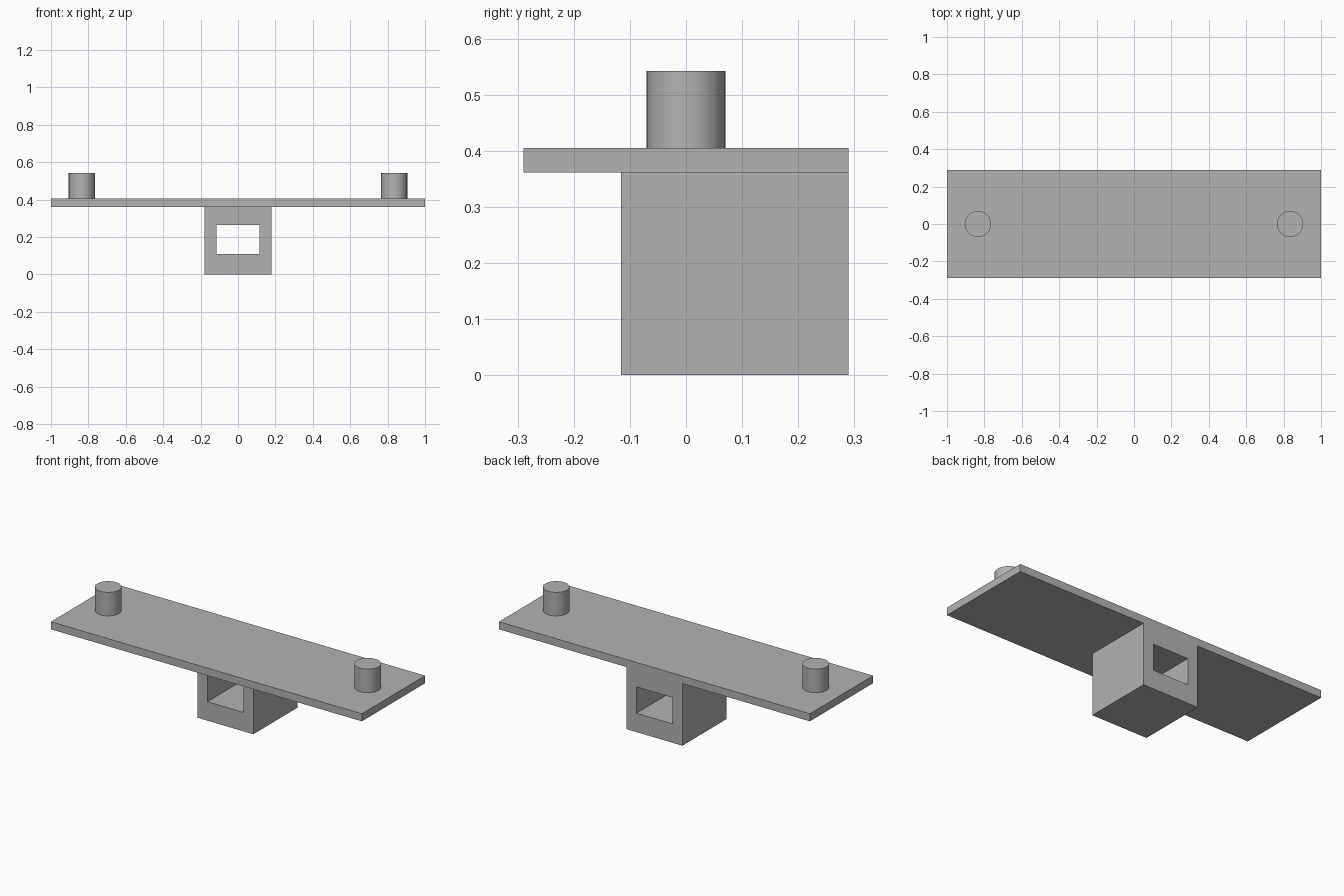
import bpy
import bmesh

cube = bpy.data.objects.get("Cube")
if cube:
    bpy.data.objects.remove(cube, do_unlink=True)

grey = bpy.data.materials.new("plain grey")
grey.use_nodes = True
colour = (0.45, 0.45, 0.45, 1)
grey.diffuse_color = colour
grey.node_tree.nodes["Principled BSDF"].inputs["Base Color"].default_value = colour

PLATE_BOTTOM, PLATE_TOP, PEG_TOP = 0.361, 0.405, 0.542
BACK = 0.29


def make_object(name, bm):
    bmesh.ops.recalc_face_normals(bm, faces=bm.faces)
    mesh = bpy.data.meshes.new(name)
    bm.to_mesh(mesh)
    bm.free()
    mesh.materials.append(grey)
    obj = bpy.data.objects.new(name, mesh)
    bpy.context.collection.objects.link(obj)
    return obj


def rectangle(bm, half_width, bottom, top, y):
    corners = [(-half_width, bottom), (half_width, bottom),
               (half_width, top), (-half_width, top)]
    return [bm.verts.new((x, y, z)) for x, z in corners]


# Flat top plate
bm = bmesh.new()
bmesh.ops.create_cube(bm, size=1)
for v in bm.verts:
    v.co.x *= 2
    v.co.y *= 2 * BACK
    v.co.z = PLATE_TOP if v.co.z > 0 else PLATE_BOTTOM
make_object("top_plate", bm)

# Square mounting sleeve, open from front to back
bm = bmesh.new()
front, back = -0.116, BACK
loops = [rectangle(bm, 0.18, 0, PLATE_BOTTOM, front),
         rectangle(bm, 0.18, 0, PLATE_BOTTOM, back),
         rectangle(bm, 0.115, 0.11, 0.263, back),
         rectangle(bm, 0.115, 0.11, 0.263, front)]
for a, b in zip(loops, loops[1:] + loops[:1]):
    for i in range(4):
        j = (i + 1) % 4
        bm.faces.new((a[i], a[j], b[j], b[i]))
make_object("mounting_sleeve", bm)

# Round pegs near the plate ends
for name, x in (("left_peg", 0.835), ("right_peg", -0.835)):
    bm = bmesh.new()
    bmesh.ops.create_cone(bm, cap_ends=True, segments=48, radius1=0.07,
                          radius2=0.07, depth=PEG_TOP - PLATE_TOP)
    peg = make_object(name, bm)
    peg.location = (x, 0, (PEG_TOP + PLATE_TOP) / 2)
    bpy.ops.object.select_all(action="DESELECT")
    peg.select_set(True)
    bpy.context.view_layer.objects.active = peg
    bpy.ops.object.shade_smooth_by_angle()
